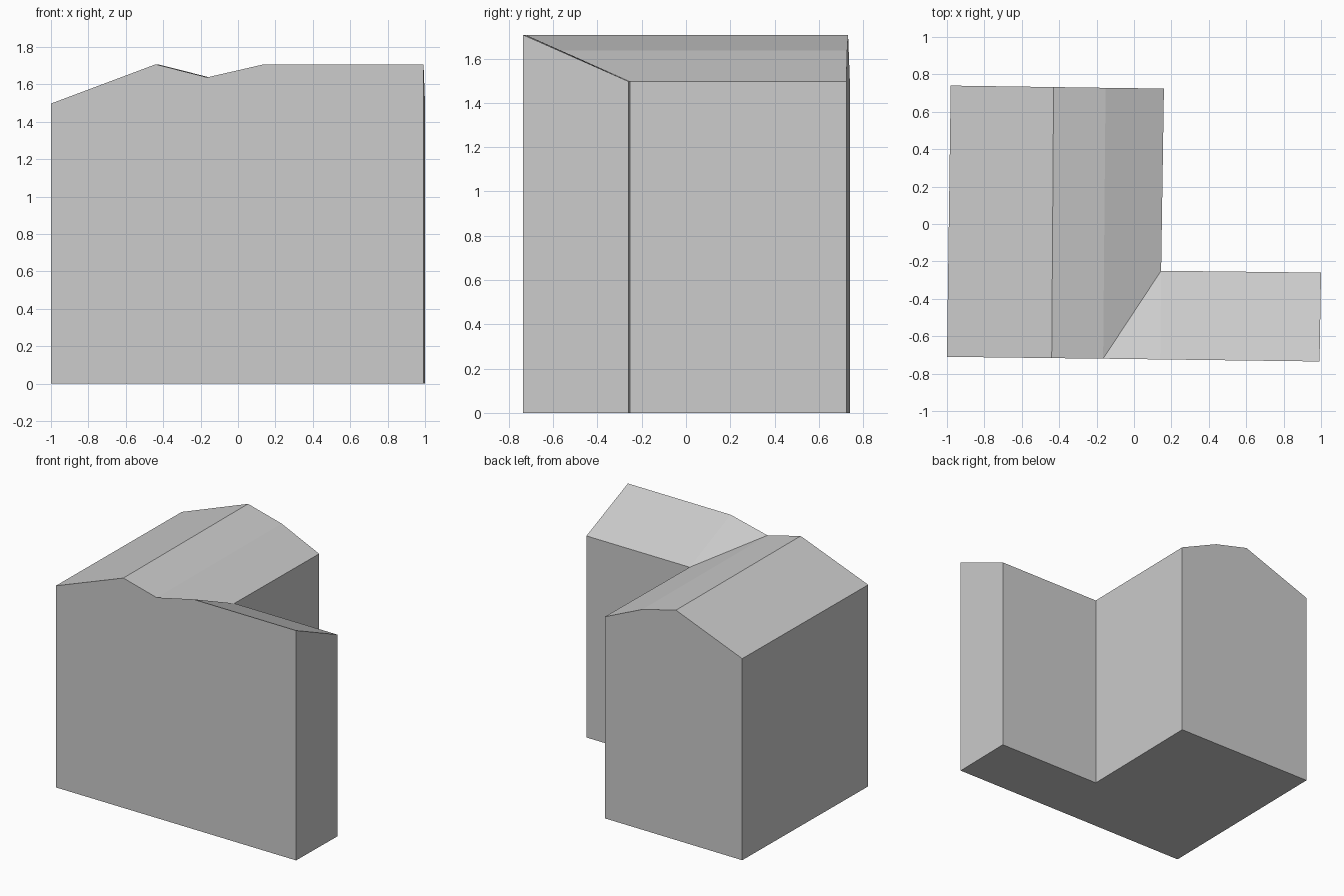
import bpy
import bmesh

cube = bpy.data.objects.get("Cube")
if cube:
    bpy.data.objects.remove(cube, do_unlink=True)

grey = bpy.data.materials.new("plain grey")
grey.use_nodes = True
colour = (0.6, 0.6, 0.6, 1.0)
grey.diffuse_color = colour
grey.node_tree.nodes["Principled BSDF"].inputs["Base Color"].default_value = colour

EAVE, KINK, RIDGE = 1.497, 1.637, 1.707

# Top edge of the L-shaped walls, counter-clockwise from the front right corner
outline = {
    "front_corner": (-1.0, -0.71, EAVE),
    "front_ridge": (-0.44, -0.717, RIDGE),
    "front_valley": (-0.165, -0.72, KINK),
    "wing_peak": (0.14, -0.724, RIDGE),
    "wing_front": (0.992, -0.735, RIDGE),
    "wing_back": (1.0, -0.26, EAVE),
    "inner_corner": (0.145, -0.25, EAVE),
    "back_eave": (0.16, 0.724, EAVE),
    "back_kink": (-0.152, 0.728, KINK),
    "back_ridge": (-0.43, 0.732, RIDGE),
    "back_corner": (-0.98, 0.74, EAVE),
}

# Roof planes of the main block and the front wing
roof_planes = [
    ("front_corner", "front_ridge", "back_ridge", "back_corner"),
    ("front_ridge", "front_valley", "back_kink", "back_ridge"),
    ("front_valley", "inner_corner", "back_eave", "back_kink"),
    ("front_valley", "wing_peak", "inner_corner"),
    ("wing_peak", "wing_front", "wing_back", "inner_corner"),
]


def add_object(name, bm):
    mesh = bpy.data.meshes.new(name)
    bm.to_mesh(mesh)
    bm.free()
    mesh.materials.append(grey)
    obj = bpy.data.objects.new(name, mesh)
    bpy.context.collection.objects.link(obj)
    return obj


# Walls and floor
bm = bmesh.new()
top = [bm.verts.new(p) for p in outline.values()]
base = [bm.verts.new((x, y, 0)) for x, y, z in outline.values()]
for i in range(len(top)):
    j = (i + 1) % len(top)
    bm.faces.new((base[i], base[j], top[j], top[i]))
bm.faces.new(base[::-1])
add_object("walls", bm)

# Roof
bm = bmesh.new()
corner = {key: bm.verts.new(p) for key, p in outline.items()}
for plane in roof_planes:
    bm.faces.new([corner[key] for key in plane])
add_object("roof", bm)
